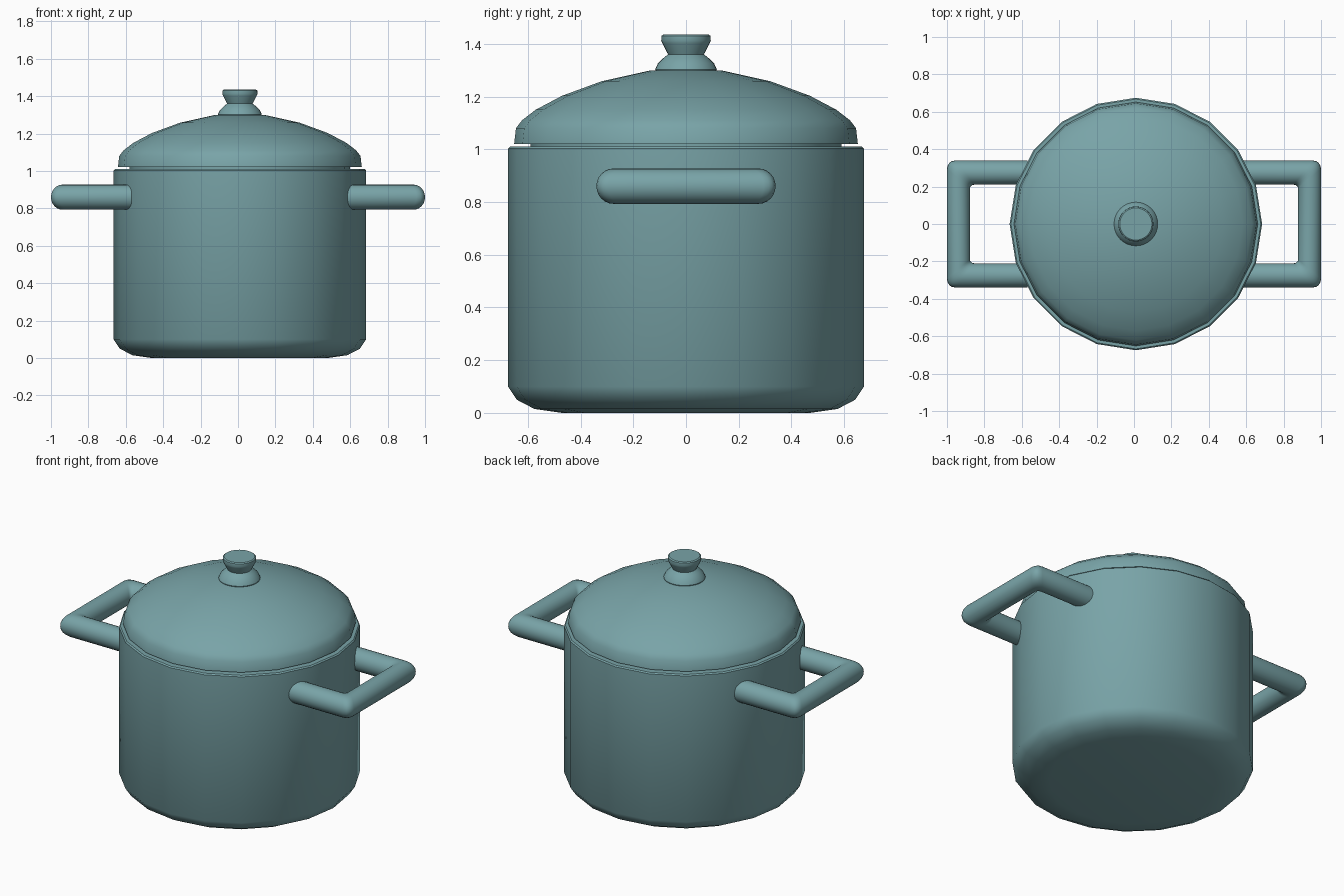
import bpy, bmesh, math

if "Cube" in bpy.data.objects:
    bpy.data.objects.remove(bpy.data.objects["Cube"])

CX = 0.01  # the round parts sit slightly off centre


def finish(bm, name, angle):
    bmesh.ops.recalc_face_normals(bm, faces=bm.faces)
    me = bpy.data.meshes.new(name)
    bm.to_mesh(me)
    bm.free()
    ob = bpy.data.objects.new(name, me)
    bpy.context.collection.objects.link(ob)
    mat = bpy.data.materials.get("teal") or bpy.data.materials.new("teal")
    mat.diffuse_color = (0.19, 0.37, 0.39, 1)
    mat.use_nodes = True
    mat.node_tree.nodes["Principled BSDF"].inputs["Base Color"].default_value = mat.diffuse_color
    me.materials.append(mat)
    bpy.ops.object.select_all(action='DESELECT')
    bpy.context.view_layer.objects.active = ob
    ob.select_set(True)
    bpy.ops.object.shade_smooth_by_angle(angle=math.radians(angle))
    return ob


def skin(bm, rings):
    """Bridge successive rings of vertices and cap both ends."""
    for a, b in zip(rings, rings[1:]):
        n = len(a)
        for i in range(n):
            j = (i + 1) % n
            bm.faces.new((a[i], a[j], b[j], b[i]))
    bm.faces.new(rings[0])
    bm.faces.new(rings[-1])


def lathe(name, profile, sides, angle=35):
    bm = bmesh.new()
    rings = []
    for r, z in profile:
        rings.append([bm.verts.new((CX + r * math.cos(2 * math.pi * i / sides),
                                    r * math.sin(2 * math.pi * i / sides), z))
                      for i in range(sides)])
    skin(bm, rings)
    return finish(bm, name, angle)


def handle(name, side):
    # Each ring is an (outer, inner) pair of points in the horizontal plane
    half = [((0.57, 0.34), (0.57, 0.21)),
            ((0.955, 0.34), (0.855, 0.21)),
            ((0.977, 0.335), (0.863, 0.2085)),
            ((0.987, 0.327), (0.871, 0.204)),
            ((0.995, 0.315), (0.8755, 0.198)),
            ((1.0, 0.295), (0.877, 0.19))]
    path = half + [tuple((x, -y) for x, y in p) for p in reversed(half)]
    bm = bmesh.new()
    rings = []
    n = 24
    for (ox, oy), (ix, iy) in path:
        ring = []
        for i in range(n):
            t = 2 * math.pi * i / n
            k = 0.5 + 0.5 * math.cos(t)
            ring.append(bm.verts.new((side * (ix + (ox - ix) * k),
                                      iy + (oy - iy) * k,
                                      0.86 + 0.067 * math.sin(t))))
        rings.append(ring)
    skin(bm, rings)
    return finish(bm, name, 40)


# Hollow pot with rounded base
lathe("pot_body", [(0.47, 0), (0.575, 0.015), (0.642, 0.05), (0.675, 0.1),
                   (0.675, 1.003), (0.668, 1.01), (0.615, 1.01),
                   (0.61, 1.0), (0.61, 0.1), (0.55, 0.06)], 20)

# Domed lid with a plug seated in the pot
lathe("lid", [(0.59, 0.98), (0.59, 1.02), (0.652, 1.02), (0.645, 1.08),
              (0.622, 1.11), (0.57, 1.15), (0.47, 1.203), (0.32, 1.258),
              (0.14, 1.298), (0.05, 1.3)], 20)

# Lid knob
lathe("lid_knob", [(0.112, 1.285), (0.117, 1.303), (0.107, 1.325),
                   (0.087, 1.345), (0.068, 1.36), (0.09, 1.402),
                   (0.094, 1.412), (0.093, 1.43), (0.086, 1.435)], 32)

# Side handles
handle("right_handle", 1)
handle("left_handle", -1)
